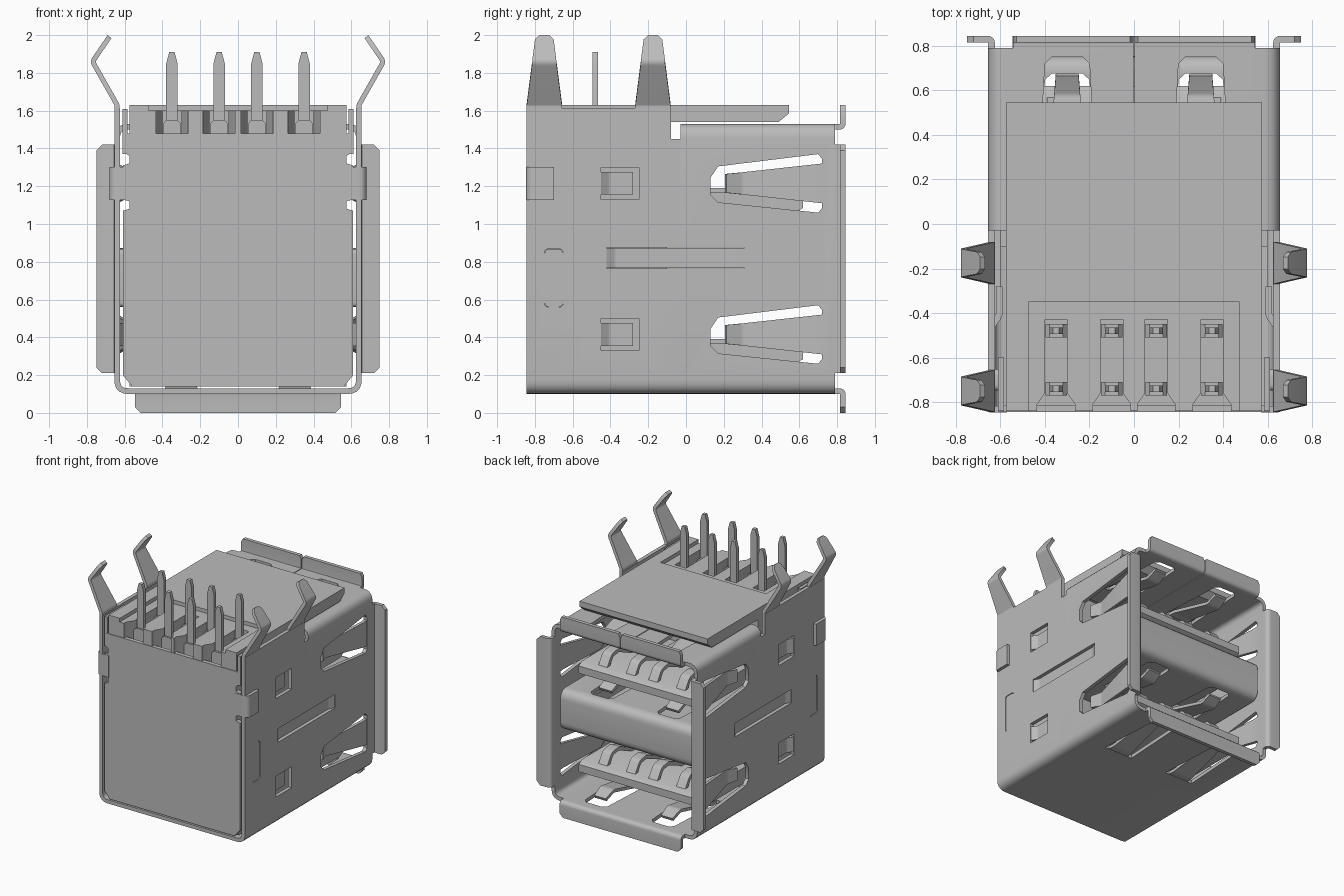
import bpy, bmesh, math
from mathutils import Vector

old = bpy.data.objects.get("Cube")
if old:
    bpy.data.objects.remove(old, do_unlink=True)

grey = bpy.data.materials.new("metal grey")
grey.use_nodes = True
grey.diffuse_color = (0.5, 0.5, 0.5, 1)
grey.node_tree.nodes["Principled BSDF"].inputs["Base Color"].default_value = (0.5, 0.5, 0.5, 1)
parts = []


def place(axis, u, v, w):
    return {"x": (w, u, v), "y": (u, w, v), "z": (u, v, w)}[axis]


def finish(name, bm, mirror=False):
    bmesh.ops.recalc_face_normals(bm, faces=bm.faces)
    mesh = bpy.data.meshes.new(name)
    bm.to_mesh(mesh)
    bm.free()
    mesh.materials.append(grey)
    ob = bpy.data.objects.new(name, mesh)
    bpy.context.collection.objects.link(ob)
    parts.append(ob)
    if mirror:
        mod = ob.modifiers.new("Mirror", "MIRROR")
        mod.use_mirror_merge = False
    return ob


def prism(name, pts, axis, a, b, mirror=False):
    """Extrude a flat outline along an axis."""
    bm = bmesh.new()
    lo = [bm.verts.new(place(axis, u, v, a)) for u, v in pts]
    hi = [bm.verts.new(place(axis, u, v, b)) for u, v in pts]
    bm.faces.new(lo)
    bm.faces.new(hi)
    for i in range(len(pts)):
        j = (i + 1) % len(pts)
        bm.faces.new((lo[i], lo[j], hi[j], hi[i]))
    return finish(name, bm, mirror)


def box(name, x, y, z, mirror=False):
    return prism(name, rect(x, y), "z", z[0], z[1], mirror)


def rect(u, v):
    return [(u[0], v[0]), (u[1], v[0]), (u[1], v[1]), (u[0], v[1])]


def fillet(pts, r, n=5):
    """Round the inner corners of an open path."""
    p = [Vector(q) for q in pts]
    out = [p[0]]
    for a, b, c in zip(p, p[1:], p[2:]):
        d, e = (a - b).normalized(), (c - b).normalized()
        if d.dot(e) < -0.98:
            out.append(b)
            continue
        t = min(r / math.tan(d.angle(e) / 2), (a - b).length * .48, (c - b).length * .48)
        for i in range(n + 1):
            k = i / n
            out.append((b + d * t) * (1 - k) ** 2 + b * 2 * k * (1 - k) + (b + e * t) * k * k)
    return out + [p[-1]]


def ribbon(name, path, axis, mid, half, r=.04, thick=.03, mirror=False):
    """Bent sheet strip; half is its half width, fixed or a function of the point."""
    p = fillet(path, r)
    bm = bmesh.new()
    rings = []
    for i, q in enumerate(p):
        d = (q - p[max(i - 1, 0)]).normalized()
        e = (p[min(i + 1, len(p) - 1)] - q).normalized()
        t = (d + e).normalized()
        off = Vector((-t.y, t.x)) * thick / 2 / max(t.dot(e if e.length else d), .4)
        h = half(q) if callable(half) else half
        rings.append([bm.verts.new(place(axis, *(q + off * s), mid + h * w))
                      for s, w in ((1, -1), (1, 1), (-1, 1), (-1, -1))])
    for a, b in zip(rings, rings[1:]):
        for k in range(4):
            bm.faces.new((a[k], a[(k + 1) % 4], b[(k + 1) % 4], b[k]))
    bm.faces.new(rings[0])
    bm.faces.new(rings[-1])
    return finish(name, bm, mirror)


def cut(ob, cutters):
    for c in cutters:
        m = ob.modifiers.new("Cut", "BOOLEAN")
        m.operation, m.solver, m.object = "DIFFERENCE", "EXACT", c
    dg = bpy.context.evaluated_depsgraph_get()
    mesh = bpy.data.meshes.new_from_object(ob.evaluated_get(dg))
    ob.modifiers.clear()
    ob.data = mesh


def discard(cutters):
    for c in cutters:
        parts.remove(c)
        bpy.data.objects.remove(c, do_unlink=True)


ports = (.415, 1.215)
pin_xs = (-.35, -.1, .1, .35)

# Wrapped sheet shell: closed sleeve at the opening, open trough at the rear
wall, floor, roof = .64, .115, 1.515
sleeve = ribbon("shell_sleeve", [(.003, roof), (wall, roof), (wall, floor), (-wall, floor),
                (-wall, roof), (-.003, roof)], "y", .38, .41, .06)
trough = ribbon("shell_trough", [(wall, 1.615), (wall, floor), (-wall, floor), (-wall, 1.615)],
                "y", -.4375, .4075, .06)

# Divider between the two ports
divider = ribbon("port_divider", [(-.1, .965), (.74, .965), (.74, .665), (-.1, .665)],
                 "x", 0, .6, .06)

# Side openings
window = [(.13, .03), (.17, .09), (.7, .155), (.72, .13), (.72, -.13), (.7, -.155),
          (.17, -.1), (.13, -.06)]
pill = [(y, z) for y, z in fillet([(-.7, .56), (-.75, .56), (-.75, .87), (-.65, .87),
        (-.65, .56), (-.7, .56)], .03)[:-1]]
side_cuts = [prism("cutter", [(y, z + c) for y, z in window], "x", -1, 1) for c in ports]
side_cuts += [box("cutter", (-1, 1), (-.45, -.25), (c - .085, c + .085)) for c in ports]
side_cuts += [box("cutter", (-1, 1), (-.42, .31), (.765, .875)),
              prism("cutter", pill, "x", -1, 1),
              box("cutter", (-1, 1), (-.08, 0), (1.45, 2))]
cut(trough, side_cuts[2:])
cut(sleeve, side_cuts[:2] + side_cuts[4:5])
discard(side_cuts)

# Floor, roof and divider openings for the contact springs
spring_cuts = [prism("cutter", [(x - .13, .17), (x + .13, .17), (x + .1, .72), (x + .07, .75),
               (x - .07, .75), (x - .1, .72)], "z", 0, 2) for x in (-.3, .3)]
cut(sleeve, spring_cuts)
for c in spring_cuts:
    c.scale.y = .9
bpy.context.view_layer.update()
cut(divider, spring_cuts)
discard(spring_cuts)

# Springs bent into the ports
for c in ports:
    ribbon("side_spring", [(wall, .73), (wall, .68), (.565, .3), (.6, .21)], "z", c,
           lambda p: .05 + max(p.y - .22, 0) * .11, .05, .025, True)
for z, s in ((roof, -1), (floor, 1), (.965, 1), (.665, -1)):
    for x in (-.3, .3):
        k = .9 if z in (.965, .665) else 1
        ribbon("port_spring", [(.15 * k, z), (.22 * k, z), (.58 * k, z + .075 * s),
               (.67 * k, z + .035 * s)], "x", x, lambda p: .105 - p.x * .08, .05, .025)

# Pressed rib, locking tabs and flush plug in the side walls
ribbon("side_rib", [(wall, .32), (.613, .26), (.613, -.38), (wall, -.43)], "z", .82, .053,
       mirror=True)
for c in ports:
    ribbon("side_lock_tab", [(wall, -.46), (.605, -.41), (.605, -.28)], "z", c, .06,
           mirror=True)
prism("side_plug", [(-.7 + (y + .7) * .97, .715 + (z - .715) * .99) for y, z in pill],
      "x", .6, .65, True)

# Flared lips around the opening
ribbon("bottom_lip", [(.79, floor), (.83, floor), (.83, .03), (.83, 0)], "x", 0,
       lambda p: .545 if p.y > .01 else .515)
ribbon("top_lip", [(.79, roof), (.83, roof), (.83, 1.6), (.83, 1.63)], "x", .273,
       lambda p: .27 if p.y < 1.62 else .255, mirror=True)
ribbon("side_lip", [(wall, .79), (wall, .83), (.72, .83), (.75, .83)], "z", .815,
       lambda p: .605 if p.x < .74 else .575, mirror=True)

# Bent mounting legs
for y in (-.75, -.175):
    ribbon("mounting_leg", [(wall, 1.58), (wall, 1.63), (.77, 1.86), (.695, 1.97), (.68, 1.992)],
           "y", y, lambda p: .095 - max(p.y - 1.62, 0) * .13 - .02 * (p.y > 1.98),
           .03, .026, True)

# Rear cover with notched edges, and the clasps holding it
edge = [(.56, .14), (.61, .2), (.61, 1.07), (.575, 1.08), (.575, 1.12), (.61, 1.13),
        (.61, 1.31), (.575, 1.32), (.575, 1.36), (.59, 1.37), (.59, 1.48)]
prism("rear_cover", edge + [(-x, z) for x, z in reversed(edge)], "y", -.845, -.812)
box("rear_cover_flange", (.585, .612), (-.84, -.6), (1.37, 1.61), True)
ribbon("rear_clasp", [(.666, -.7), (.666, -.832), (.57, -.832)], "z", 1.215, .088, .03,
       mirror=True)

# Insulating housing with an overhanging top plate
housing = prism("housing", [(-.812, .14), (-.1, .14), (-.1, 1.54), (.49, 1.54), (.545, 1.585),
                (.545, 1.63), (-.84, 1.63), (-.84, 1.48), (-.812, 1.48)], "x", -.575, .575)
recess = [box("cutter", (-.475, .475), (-1, -.35), (1.6, 2))]
for x in pin_xs:
    half = [(.05, -.43), (.05, -.76), (.085, -.81), (.085, -.9)]
    recess.append(prism("cutter", [(x + u, y) for u, y in half]
                        + [(x - u, y) for u, y in reversed(half)], "z", 1.45, 2))
cut(housing, recess)
discard(recess)

# Two rows of solder pins with collars
for x in pin_xs:
    for y in (-.48, -.74):
        prism("solder_pin", [(x - .03, 1.44), (x + .03, 1.44), (x + .03, 1.85), (x + .014, 1.91),
              (x - .014, 1.91), (x - .03, 1.85)], "y", y - .015, y + .015)
        prism("pin_collar", [(x - .048, 1.44), (x + .048, 1.44), (x + .048, 1.53),
              (x + .03, 1.55), (x - .03, 1.55), (x - .048, 1.53)], "y", y - .03, y + .03)

# Contact tongues with sprung contacts
for c in ports:
    prism("contact_tongue", [(-.15, c - .17), (.55, c - .17), (.62, c - .13), (.62, c - .07),
          (.58, c - .045), (-.15, c - .045)], "x", -.53, .53)
    for x in pin_xs:
        ribbon("port_contact", [(-.1, c - .04), (.22, c - .04), (.42, c + .04), (.5, c + .03),
               (.56, c - .06)], "x", x, .04, .05)

bpy.ops.object.select_all(action="DESELECT")
for ob in parts:
    ob.select_set(True)
bpy.context.view_layer.objects.active = parts[0]
bpy.ops.object.shade_smooth_by_angle(angle=math.radians(35))
